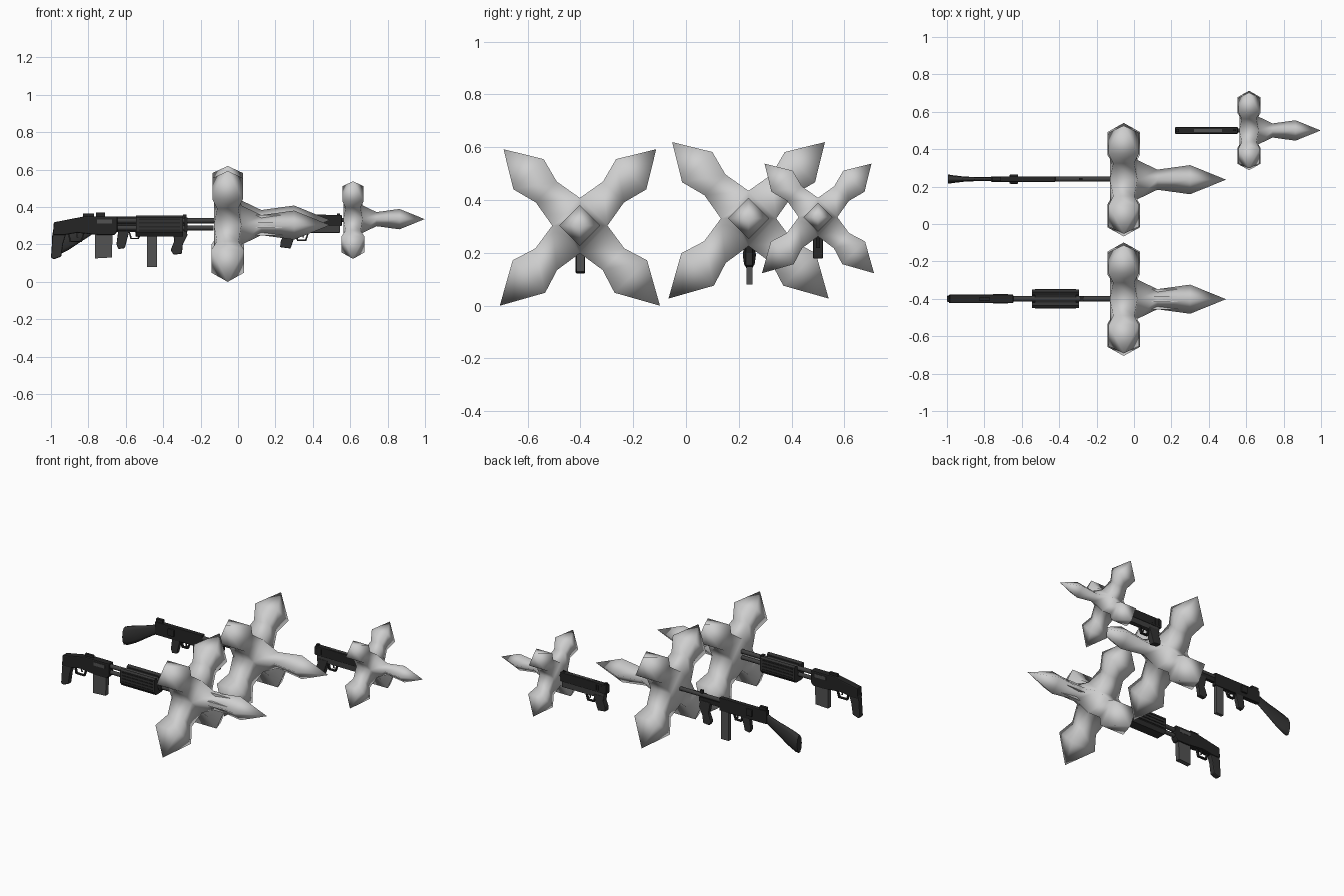
import bpy, bmesh, math
from mathutils import Matrix, Vector

if "Cube" in bpy.data.objects:
    bpy.data.objects.remove(bpy.data.objects["Cube"])


def mat(name, v):
    m = bpy.data.materials.new(name)
    m.diffuse_color = (v, v, v, 1)
    m.use_nodes = True
    m.node_tree.nodes["Principled BSDF"].inputs["Base Color"].default_value = m.diffuse_color
    return m


FLASH = mat("pale flash", 0.62)
BLACK = mat("black metal", 0.018)
GRIP = mat("dark grip", 0.032)
STEEL = mat("barrel steel", 0.05)
MAG = mat("magazine grey", 0.085)


def finish(name, bm, m, loc=(0, 0, 0), smooth=False):
    bmesh.ops.recalc_face_normals(bm, faces=bm.faces)
    me = bpy.data.meshes.new(name)
    bm.to_mesh(me)
    bm.free()
    me.materials.append(m)
    for p in me.polygons:
        p.use_smooth = smooth
    ob = bpy.data.objects.new(name, me)
    ob.location = loc
    bpy.context.collection.objects.link(ob)
    return ob


def prism(name, pts, y, hw, m, bevel=0.0):
    """Side profile (x, z) given a thickness of 2 * hw about y."""
    bm = bmesh.new()
    f = bm.faces.new([bm.verts.new((x, -hw, z)) for x, z in pts])
    r = bmesh.ops.extrude_face_region(bm, geom=[f])
    vs = [g for g in r["geom"] if isinstance(g, bmesh.types.BMVert)]
    bmesh.ops.translate(bm, verts=vs, vec=(0, 2 * hw, 0))
    ob = finish(name, bm, m, (0, y, 0))
    if bevel:
        b = ob.modifiers.new("Bevel", "BEVEL")
        b.width, b.segments, b.limit_method = bevel, 2, 'ANGLE'
    return ob


def box(name, x0, x1, z0, z1, y, hw, m, bevel=0.0):
    return prism(name, [(x0, z0), (x1, z0), (x1, z1), (x0, z1)], y, hw, m, bevel)


def tube(name, x0, x1, y, z, r, m):
    bm = bmesh.new()
    bmesh.ops.create_cone(bm, cap_ends=True, segments=16, radius1=r, radius2=r,
                          depth=x1 - x0, matrix=Matrix.Rotation(math.pi / 2, 4, 'Y'))
    ob = finish(name, bm, m, ((x0 + x1) / 2, y, z))
    for p in ob.data.polygons:
        p.use_smooth = len(p.vertices) == 4
    return ob


def trigger(gun, x, y, z, w=0.08, h=0.04):
    """Thin guard loop open at the top, with a trigger inside."""
    t = 0.007
    prism(gun + "_trigger_guard", [
        (x, z), (x + .01, z - h), (x + w - .015, z - h), (x + w, z), (x + w - t, z),
        (x + w - .015 - t, z - h + t), (x + .01 + t, z - h + t), (x + t, z)], y, .008, BLACK)
    prism(gun + "_trigger", [(x + w * .5, z), (x + w * .5 + .012, z), (x + w * .5 + .006, z - .015),
                             (x + w * .5 + .012, z - .028), (x + w * .5 + .003, z - .026)],
          y, .004, STEEL)


def flash(name, loc, s):
    """Diagonal cube core with four pointed arms and a forward spike, all extruded."""
    bm = bmesh.new()
    bmesh.ops.create_cube(bm, size=0.148)
    for f in list(bm.faces):
        n = f.normal.copy()
        if n.x < -0.5:
            continue
        if n.x > 0.5:
            rings, tip = [(.18, .038), (.355, .055)], .547
        elif n.z + n.y * 0.001 > 0.5 or n.y > 0.5:
            # after the 45 degree turn these two faces point up and outward
            rings, tip = [(.18, .056), (.275, .081)], .409
        else:
            rings, tip = [(.18, .058), (.273, .087)], .429
        # the turn is +45 about x: +z goes to upper -y, +y goes to upper +y
        size = .074
        for d, h in rings:
            f = bmesh.ops.extrude_discrete_faces(bm, faces=[f])["faces"][0]
            for v in f.verts:
                rel = v.co - n * v.co.dot(n)
                v.co = n * d + rel * (h / size)
            size = h
        c = bmesh.ops.poke(bm, faces=[f])["verts"][0]
        c.co = n * tip
    bmesh.ops.rotate(bm, verts=bm.verts, matrix=Matrix.Rotation(math.pi / 4, 3, 'X'))
    bmesh.ops.scale(bm, verts=bm.verts, vec=(s, s, s))
    return finish(name, bm, FLASH, loc, True)


# Muzzle flashes
flash("shotgun_flash", (-.055, -.402, .303), 1)
flash("submachine_gun_flash", (-.055, .237, .33), 1)
flash("pistol_flash", (.615, .5, .335), .7)
# Four straight ribs along the shotgun flash spike
for i in range(4):
    a = i * math.pi / 2
    bm = bmesh.new()
    bmesh.ops.create_cube(bm, size=1, matrix=Matrix.Rotation(a, 4, 'X')
                          @ Matrix.Translation((.14, 0, .038))
                          @ Matrix.Diagonal((.2, .03, .034, 1)))
    finish("shotgun_flash_rib", bm, FLASH, (0, -.402, .303))

# Shotgun
Y = -.4
prism("shotgun_receiver", [(-.99, .25), (-.93, .25), (-.86, .262), (-.74, .25), (-.66, .25),
                           (-.645, .27), (-.645, .35), (-.82, .35), (-.985, .318)],
      Y, .023, BLACK, .006)
prism("shotgun_grip", [(-.99, .27), (-.915, .27), (-.935, .205), (-.945, .135), (-.985, .12),
                       (-1, .13), (-.995, .2)], Y, .018, GRIP, .006)
prism("shotgun_magazine", [(-.765, .125), (-.675, .13), (-.67, .26), (-.765, .26)], Y, .015, MAG)
box("shotgun_ejection_port", -.755, -.675, .312, .334, Y, .0245, MAG)
box("shotgun_rear_sight", -.83, -.77, .345, .365, Y, .008, BLACK)
trigger("shotgun", -.91, Y, .262, .09, .05)
tube("shotgun_barrel", -.66, -.1, Y, .327, .014, STEEL)
tube("shotgun_tube", -.66, -.13, Y, .288, .013, STEEL)
box("shotgun_barrel_band", -.29, -.27, .27, .345, Y, .014, BLACK)

# Shotgun fore-end: channel section swept along x
bm = bmesh.new()
sec = [(-.05, .265), (-.032, .243), (.032, .243), (.05, .265), (.05, .345), (.036, .355),
       (.02, .345), (.018, .315), (-.018, .315), (-.02, .345), (-.036, .355), (-.05, .345)]
f = bm.faces.new([bm.verts.new((-.545, y, z)) for y, z in sec])
r = bmesh.ops.extrude_face_region(bm, geom=[f])
bmesh.ops.translate(bm, vec=(.25, 0, 0),
                    verts=[g for g in r["geom"] if isinstance(g, bmesh.types.BMVert)])
finish("shotgun_fore_end", bm, GRIP, (0, Y, 0))
for z in (.275, .295, .315, .335):
    box("shotgun_fore_end_ridge", -.53, -.31, z - .004, z + .004, Y, .053, BLACK)

# Submachine gun
Y = .24
box("submachine_receiver", -.765, -.42, .265, .35, Y, .015, BLACK, .004)
box("submachine_receiver_band", -.665, -.62, .29, .335, Y, .025, BLACK, .004)
box("submachine_rear_sight", -.82 + .06, -.71, .345, .37, Y, .01, BLACK)
box("submachine_front_sight", -.295, -.275, .33, .36, Y, .006, BLACK)
tube("submachine_barrel", -.43, -.1, Y, .327, .013, STEEL)
box("submachine_fore_rail", -.43, -.27, .285, .315, Y, .01, BLACK)
prism("submachine_grip", [(-.64, .275), (-.58, .275), (-.595, .22), (-.605, .18), (-.64, .175),
                          (-.65, .2)], Y, .014, GRIP, .005)
prism("submachine_fore_grip", [(-.355, .295), (-.28, .295), (-.27, .25), (-.295, .2), (-.3, .15),
                               (-.345, .145), (-.36, .17), (-.34, .22)], Y, .014, GRIP, .005)
box("submachine_magazine", -.487, -.432, .08, .28, Y, .011, MAG)
trigger("submachine", -.585, Y, .268, .07, .04)

# Submachine gun stock: oval sections growing toward the butt
bm = bmesh.new()
rings = []
for x, z0, z1, hw in [(-.74, .275, .34, .01), (-.79, .245, .318, .01), (-.85, .205, .298, .011),
                      (-.91, .165, .282, .014), (-.97, .135, .262, .021), (-.995, .133, .25, .025)]:
    rings.append([bm.verts.new((x, hw * math.cos(k * math.pi / 5),
                                (z0 + z1) / 2 + (z1 - z0) / 2 * math.sin(k * math.pi / 5)))
                  for k in range(10)])
for a, b in zip(rings, rings[1:]):
    for k in range(10):
        bm.faces.new([a[k], a[(k + 1) % 10], b[(k + 1) % 10], b[k]])
bm.faces.new(rings[0])
bm.faces.new(rings[-1])
ob = finish("submachine_stock", bm, GRIP, (0, Y, 0), True)
for p in ob.data.polygons:
    p.use_smooth = len(p.vertices) == 4

# Pistol
Y = .5
box("pistol_slide", .22, .555, .298, .357, Y, .018, BLACK, .004)
box("pistol_frame", .235, .545, .262, .3, Y, .016, STEEL, .003)
prism("pistol_grip", [(.235, .28), (.315, .28), (.3, .235), (.285, .19), (.28, .178), (.225, .185),
                      (.228, .215), (.242, .25)], Y, .019, GRIP, .004)
box("pistol_ejection_port", .32, .47, .35, .359, Y, .008, MAG)
box("pistol_rear_sight", .225, .24, .355, .366, Y, .009, BLACK)
box("pistol_front_sight", .53, .545, .355, .366, Y, .004, BLACK)
for i in range(5):
    box("pistol_slide_ridge", .235 + i * .014, .242 + i * .014, .31, .345, Y, .0195, BLACK)
tube("pistol_barrel", .54, .6, Y, .33, .011, STEEL)
trigger("pistol", .305, Y, .264, .075, .045)
